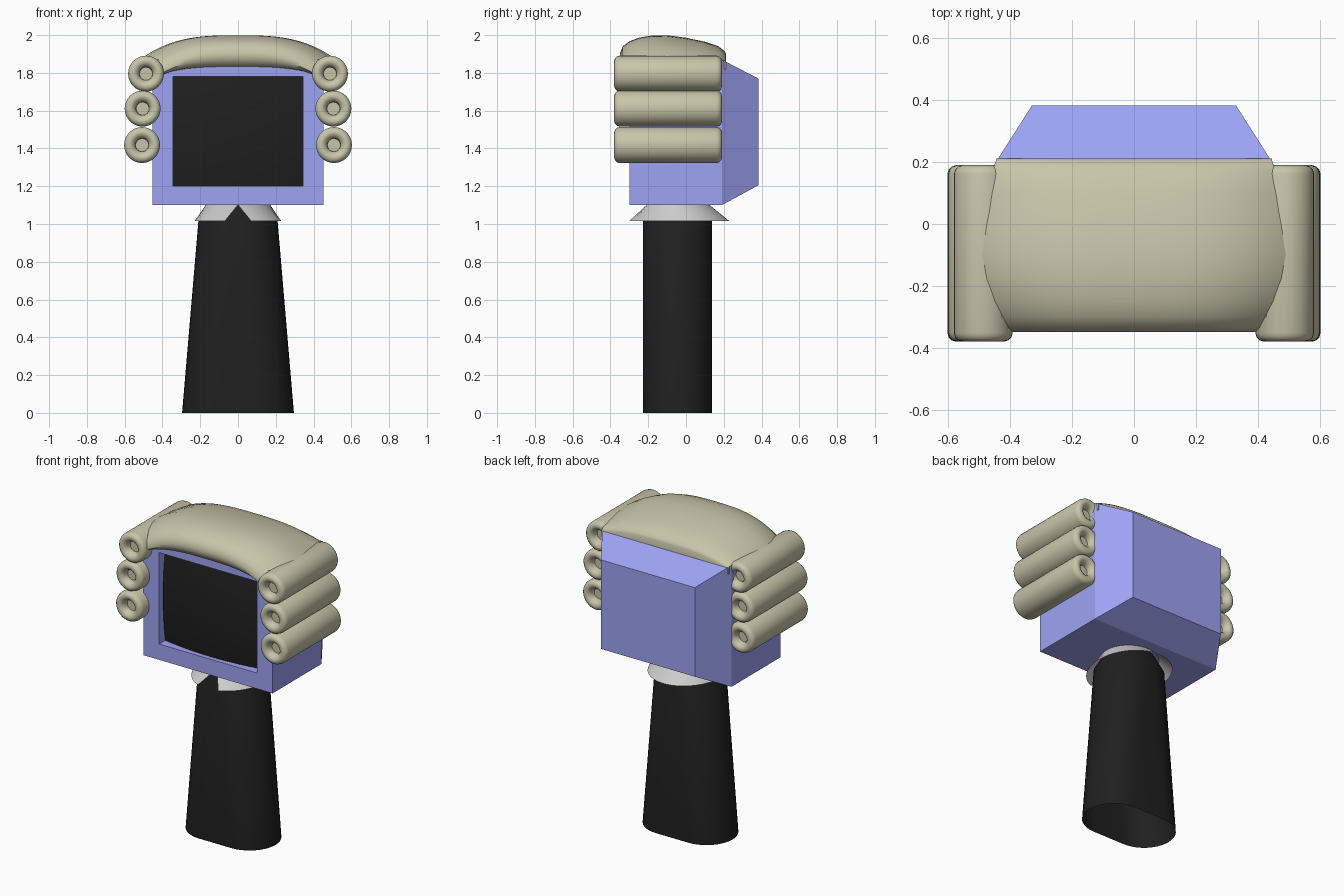
import bpy, bmesh
from math import sin, cos, pi, asin

if "Cube" in bpy.data.objects:
    bpy.data.objects.remove(bpy.data.objects["Cube"])


def material(name, rgb):
    m = bpy.data.materials.new(name)
    m.diffuse_color = (*rgb, 1)
    m.use_nodes = True
    m.node_tree.nodes["Principled BSDF"].inputs["Base Color"].default_value = m.diffuse_color
    return m


BLUE = material("casing_blue", (0.34, 0.37, 0.90))
TAN = material("hair_tan", (0.58, 0.56, 0.40))
BLACK = material("black", (0.014, 0.014, 0.014))


def loft(name, rings, mat=None, closed=True, caps=(), smooth=True, flip_normals=True):
    """Skin a list of equal-length point rings; caps lists ring indices to fill."""
    bm = bmesh.new()
    vs = [[bm.verts.new(p) for p in r] for r in rings]
    n = len(rings[0])
    for a, b in zip(vs, vs[1:]):
        for i in range(n if closed else n - 1):
            j = (i + 1) % n
            bm.faces.new((a[i], a[j], b[j], b[i]))
    for c in caps:
        bm.faces.new(vs[c])
    if flip_normals:
        bmesh.ops.recalc_face_normals(bm, faces=bm.faces)
    me = bpy.data.meshes.new(name)
    bm.to_mesh(me)
    bm.free()
    ob = bpy.data.objects.new(name, me)
    bpy.context.collection.objects.link(ob)
    if mat:
        me.materials.append(mat)
    if smooth:
        bpy.ops.object.select_all(action='DESELECT')
        ob.select_set(True)
        bpy.context.view_layer.objects.active = ob
        bpy.ops.object.shade_smooth_by_angle(angle=0.7)
    return ob


def rect(hx, z0, z1, y):
    return [(-hx, y, z0), (hx, y, z0), (hx, y, z1), (-hx, y, z1)]


def lerp_table(t, x):
    for (a, va), (b, vb) in zip(t, t[1:]):
        if x <= b:
            return va + (vb - va) * max(0, (x - a) / (b - a))
    return t[-1][1]


# monitor casing: recess, front frame, box, tapered back
loft("monitor_casing", [rect(0.343, 1.2, 1.78, -0.22), rect(0.343, 1.2, 1.78, -0.3),
                        rect(0.453, 1.1, 1.87, -0.3), rect(0.453, 1.1, 1.87, 0.19),
                        rect(0.33, 1.205, 1.77, 0.383)], BLUE, caps=(-1,), smooth=False)

# bulging screen
N = 16
screen = []
for i in range(N + 1):
    x = -0.343 + 0.686 * i / N
    screen.append([(x, -0.295 + 0.28 * (x * x + (z - 1.49) ** 2), z)
                   for z in (1.2 + 0.58 * j / N for j in range(N + 1))])
loft("screen", screen, BLACK, closed=False)

# top hair: profile points (y, z, drop toward the sides)
profile = [(-0.29, 1.83, .05), (-0.325, 1.842, .07), (-0.347, 1.875, .09), (-0.349, 1.905, .11),
           (-0.335, 1.94, .12), (-0.30, 1.967, .125), (-0.25, 1.986, .125), (-0.18, 1.998, .12),
           (-0.10, 1.999, .115), (0.0, 1.986, .105), (0.1, 1.965, .085), (0.17, 1.942, .065),
           (0.205, 1.915, .05), (0.212, 1.90, .045), (0.212, 1.85, .03)]
width = [(-0.35, 0.42), (-0.33, 0.445), (-0.25, 0.48), (-0.12, 0.503), (0.0, 0.49),
         (0.1, 0.47), (0.21, 0.445)]
hair = []
for i in range(33):
    s = sin((i / 32 - 0.5) * pi)
    hair.append([(s * lerp_table(width, y), y, z - d * abs(s) ** 3) for y, z, d in profile])
loft("top_hair", hair, TAN, caps=(0, -1))

# side curls: lathed rolls with dished, rounded ends
half = [(0.034, -0.335), (0.036, -0.355), (0.045, -0.369), (0.056, -0.377), (0.068, -0.38),
        (0.081, -0.376), (0.091, -0.366), (0.095, -0.352)]
roll = half + [(r, -0.19 - y) for r, y in reversed(half)]
for side, label in ((-1, "left"), (1, "right")):
    for k, (cx, cz) in enumerate(((0.487, 1.796), (0.505, 1.611), (0.508, 1.418))):
        rings = [[(side * cx + r * cos(2 * pi * a / 32), y, cz + r * sin(2 * pi * a / 32))
                  for a in range(32)] for r, y in roll]
        loft(f"curl_{label}_{k + 1}", rings, TAN, caps=(0, -1))

# collar with an inverted V notch at the front
CY = -0.042


def collar_ring(rx, ry, z, gap):
    return [(rx * sin(a), CY - ry * cos(a), z)
            for a in (gap + (2 * pi - 2 * gap) * i / 48 for i in range(49))]


loft("collar", [collar_ring(0.17, 0.165, 1.102, 0),
                collar_ring(0.23, 0.272, 1.015, asin(0.07 / 0.23))], closed=False)


# body: tapering stadium section, open at the bottom
def stadium(hx, r, z):
    pts = []
    for c, start in ((hx - r, -pi / 2), (r - hx, pi / 2)):
        pts += [(c + r * cos(start + pi * i / 20), CY - 0.003 + r * sin(start + pi * i / 20), z)
                for i in range(21)]
    return pts


loft("body", [stadium(0.296, 0.183, 0), stadium(0.21, 0.183, 1.012),
              stadium(0.152, 0.148, 1.1)], BLACK)
